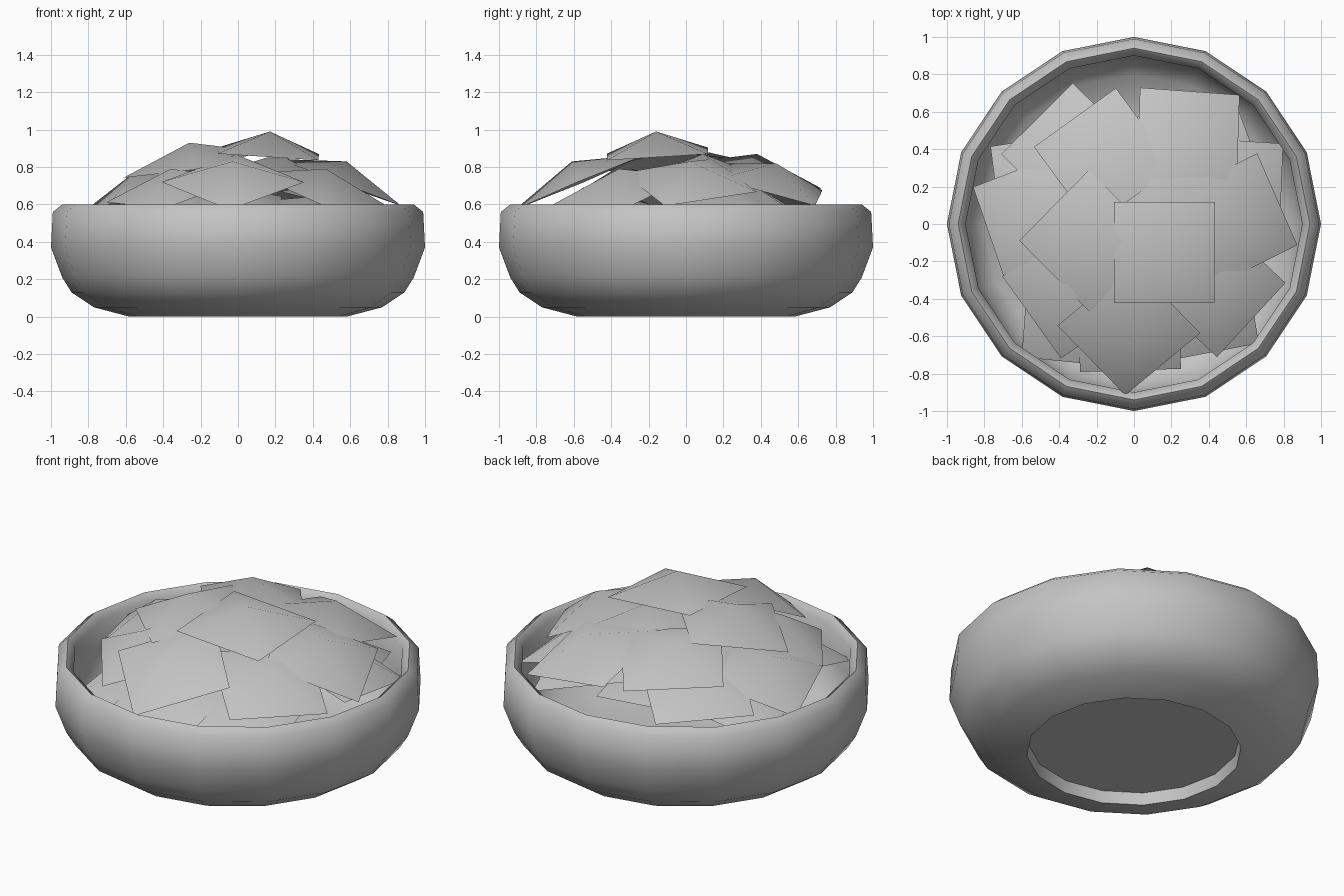
import bpy, bmesh, math
from mathutils import Matrix, Vector

if "Cube" in bpy.data.objects:
    bpy.data.objects.remove(bpy.data.objects["Cube"])

grey = bpy.data.materials.new("plain_grey")
grey.diffuse_color = (0.55, 0.55, 0.55, 1)
grey.use_nodes = True
grey.node_tree.nodes["Principled BSDF"].inputs["Base Color"].default_value = grey.diffuse_color


def make_object(name, bm, angle):
    mesh = bpy.data.meshes.new(name)
    bm.to_mesh(mesh)
    bm.free()
    mesh.materials.append(grey)
    obj = bpy.data.objects.new(name, mesh)
    bpy.context.collection.objects.link(obj)
    bpy.ops.object.select_all(action='DESELECT')
    obj.select_set(True)
    bpy.context.view_layer.objects.active = obj
    bpy.ops.object.shade_smooth_by_angle(angle=math.radians(angle))
    return obj


# Bowl: 16-sided lathe with a recessed base, rounded rim and inner wall
SIDES = 16
profile = [(0.57, 0.07), (0.58, 0.0), (0.77, 0.05), (0.89, 0.13), (0.94, 0.21),
           (1.0, 0.37), (0.99, 0.56), (0.94, 0.60), (0.90, 0.565),
           (0.92, 0.37), (0.87, 0.23), (0.80, 0.16), (0.57, 0.08)]
bm = bmesh.new()
rings = []
for r, z in profile:
    rings.append([bm.verts.new((r * math.cos(math.tau * i / SIDES),
                                r * math.sin(math.tau * i / SIDES), z))
                  for i in range(SIDES)])
for low, high in zip(rings, rings[1:]):
    for i in range(SIDES):
        j = (i + 1) % SIDES
        bm.faces.new((low[i], low[j], high[j], high[i]))
bm.faces.new(rings[0][::-1])   # underside of the base
bm.faces.new(rings[-1])        # inner floor
make_object("bowl", bm, 80)


# Leaf: square sheet raised to a point in the middle, tilted outward over the heap
def leaf(name, x, y, peak, turn, slope, size=0.54, rise=0.12):
    bm = bmesh.new()
    h = size / 2
    tilt_axis = Vector((-y, x, 0)).normalized()
    matrix = (Matrix.Translation((x, y, peak))
              @ Matrix.Rotation(math.atan(slope), 4, tilt_axis)
              @ Matrix.Rotation(math.radians(turn), 4, 'Z'))
    top = bm.verts.new((0, 0, 0))
    corners = [bm.verts.new((sx * h, sy * h, -rise))
               for sx, sy in ((-1, -1), (1, -1), (1, 1), (-1, 1))]
    for i in range(4):
        bm.faces.new((top, corners[i], corners[(i + 1) % 4]))
    bm.transform(matrix)
    make_object(name, bm, 60)


# x, y, peak height, turn, outward slope: upper heap first, then lower layers
leaves = [
    (0.17, -0.16, 0.99, 0, 0.09),
    (-0.26, -0.10, 0.93, 45, 0.20),
    (0.22, 0.09, 0.87, -6, 0.08),
    (-0.17, 0.38, 0.87, 36, 0.22),
    (0.58, 0.02, 0.83, 25, 0.38),
    (-0.03, -0.61, 0.83, 42, 0.42),
    (0.31, 0.48, 0.82, -3, 0.32),
    (-0.36, 0.41, 0.76, 45, 0.32),
    (-0.57, 0.04, 0.76, 20, 0.33),
    (-0.36, -0.38, 0.79, 35, 0.32),
    (0.47, -0.36, 0.79, 47, 0.33),
    (0.56, 0.19, 0.72, -3, 0.30),
    (-0.03, -0.55, 0.69, 2, 0.25),
    (-0.33, -0.50, 0.66, -5, 0.25),
    (0.40, 0.36, 0.70, 20, 0.25),
    (-0.50, 0.20, 0.66, 8, 0.25),
    (0.38, -0.45, 0.64, 10, 0.25),
    (-0.05, 0.30, 0.68, 10, 0.10),
]
for i, args in enumerate(leaves, 1):
    leaf(f"leaf_{i:02d}", *args)
